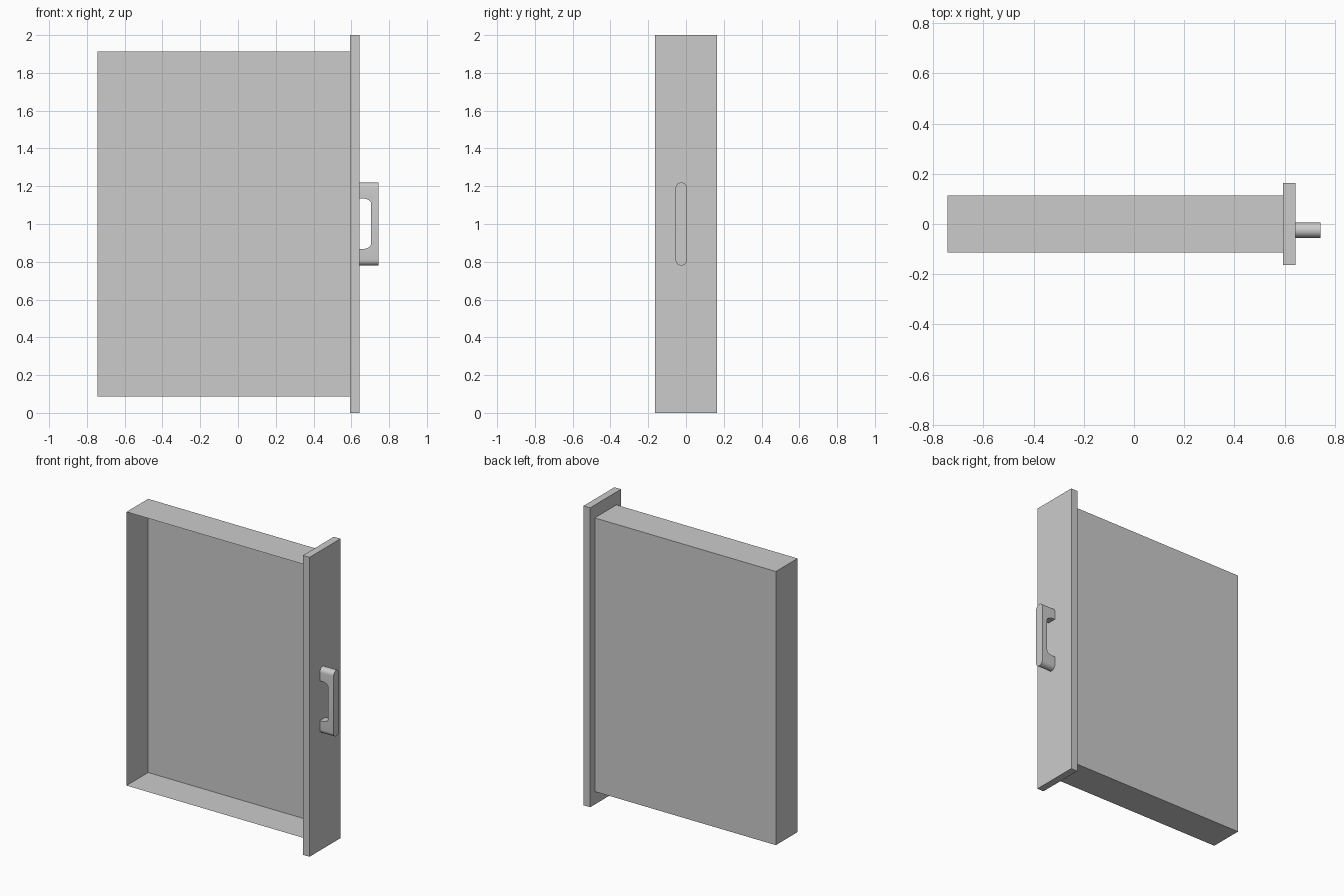
import bpy, bmesh
from math import sin, cos, pi, radians
from mathutils import Vector

if "Cube" in bpy.data.objects:
    bpy.data.objects.remove(bpy.data.objects["Cube"])


def make_object(name, bm):
    bmesh.ops.recalc_face_normals(bm, faces=bm.faces)
    mesh = bpy.data.meshes.new(name)
    bm.to_mesh(mesh)
    bm.free()
    obj = bpy.data.objects.new(name, mesh)
    bpy.context.collection.objects.link(obj)
    return obj


def box_mesh(lo, hi):
    bm = bmesh.new()
    bmesh.ops.create_cube(bm, size=1)
    lo, hi = Vector(lo), Vector(hi)
    bmesh.ops.scale(bm, vec=hi - lo, verts=bm.verts)
    bmesh.ops.translate(bm, vec=(lo + hi) / 2, verts=bm.verts)
    return bm


def prism(name, points, direction):
    bm = bmesh.new()
    face = bm.faces.new([bm.verts.new(p) for p in points])
    out = bmesh.ops.extrude_face_region(bm, geom=[face], use_keep_orig=True)
    verts = [g for g in out["geom"] if isinstance(g, bmesh.types.BMVert)]
    bmesh.ops.translate(bm, vec=direction, verts=verts)
    return make_object(name, bm)


# Thin-sheet tray: open at the front, closed on the right by the panel
bm = box_mesh((-0.744, -0.114, 0.086), (0.594, 0.114, 1.914))
bm.normal_update()
opened = [f for f in bm.faces if f.normal.y < -0.9 or f.normal.x > 0.9]
bmesh.ops.delete(bm, geom=opened, context='FACES')
make_object("drawer_tray", bm)

# Drawer front panel
make_object("drawer_front", box_mesh((0.594, -0.163, 0), (0.643, 0.163, 2)))

# Handle: round-ended bar standing out from the panel
r, yc, n = 0.03, -0.025, 12
outline = []
for zc, start in ((1.22 - r, 0), (0.78 + r, pi)):
    for i in range(n + 1):
        a = start + pi * i / n
        outline.append((0.643, yc + r * cos(a), zc + r * sin(a)))
handle = prism("handle", outline, (0.101, 0, 0))

# Finger opening with curved corners
rx, rz, x1, z0, z1 = 0.045, 0.028, 0.705, 0.868, 1.135
hole = [(0.6, -0.2, z0)]
for zc, start in ((z0 + rz, -pi / 2), (z1 - rz, 0)):
    for i in range(7):
        a = start + pi / 2 * i / 6
        hole.append((x1 - rx + rx * cos(a), -0.2, zc + rz * sin(a)))
hole.append((0.6, -0.2, z1))
cutter = prism("handle_cutter", hole, (0, 0.4, 0))

cut = handle.modifiers.new("opening", 'BOOLEAN')
cut.operation = 'DIFFERENCE'
cut.solver = 'EXACT'
cut.object = cutter
bpy.context.view_layer.objects.active = handle
handle.select_set(True)
bpy.ops.object.modifier_apply(modifier=cut.name)
bpy.data.objects.remove(cutter)
bpy.ops.object.shade_smooth_by_angle(angle=radians(35))
